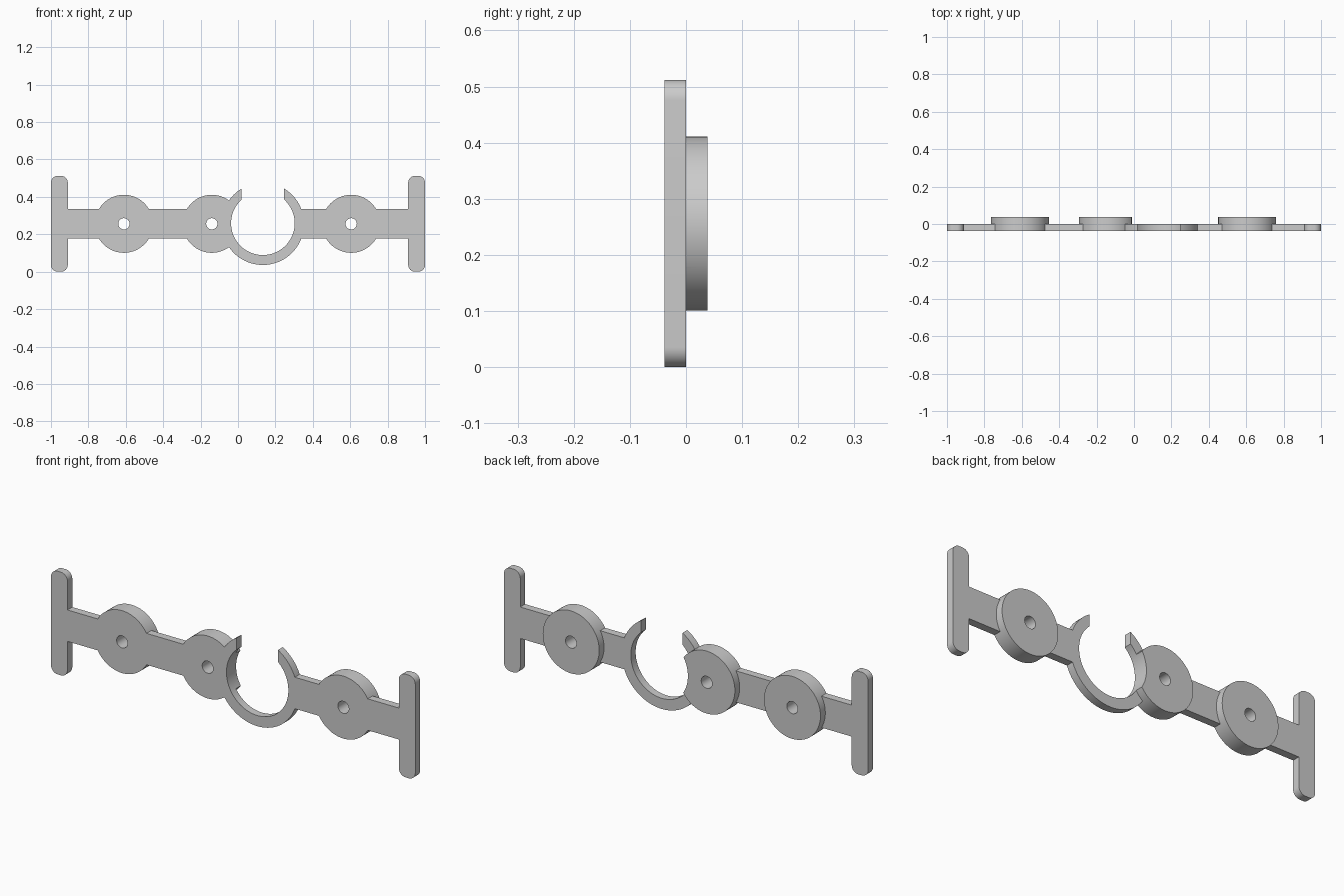
import bpy, bmesh
from math import cos, sin, pi

if "Cube" in bpy.data.objects:
    bpy.data.objects.remove(bpy.data.objects["Cube"])

MID, FRONT, BACK = 0.256, -0.038, 0.038   # centre height, front and rear faces
RING_X = 0.133
BOSSES = (-0.61, -0.14, 0.605)

grey = bpy.data.materials.new("plain grey")
grey.use_nodes = True
colour = (0.6, 0.6, 0.6, 1)
grey.diffuse_color = colour
grey.node_tree.nodes["Principled BSDF"].inputs["Base Color"].default_value = colour


def prism(name, outline, y0, y1):
    """Extrude an (x, z) outline from y0 to y1."""
    bm = bmesh.new()
    face = bm.faces.new([bm.verts.new((x, y0, z)) for x, z in outline])
    moved = bmesh.ops.extrude_face_region(bm, geom=[face])["geom"]
    bmesh.ops.translate(bm, vec=(0, y1 - y0, 0),
                        verts=[v for v in moved if isinstance(v, bmesh.types.BMVert)])
    bmesh.ops.recalc_face_normals(bm, faces=bm.faces)
    mesh = bpy.data.meshes.new(name)
    bm.to_mesh(mesh)
    bm.free()
    mesh.materials.append(grey)
    obj = bpy.data.objects.new(name, mesh)
    bpy.context.collection.objects.link(obj)
    return obj


def arc(x, z, r, start=0, end=2 * pi, n=96):
    return [(x + r * cos(start + (end - start) * i / n),
             z + r * sin(start + (end - start) * i / n)) for i in range(n)]


def rect(x0, x1, z0, z1):
    return [(x0, z0), (x1, z0), (x1, z1), (x0, z1)]


def rounded(x0, x1, z0, z1, r):
    corners = ((x1 - r, z1 - r), (x0 + r, z1 - r), (x0 + r, z0 + r), (x1 - r, z0 + r))
    return [p for k, (x, z) in enumerate(corners)
            for p in arc(x, z, r, k * pi / 2, (k + 1) * pi / 2, 12)
            + [(x + r * cos((k + 1) * pi / 2), z + r * sin((k + 1) * pi / 2))]]


def combine(body, tool, operation):
    """Apply a boolean and discard the tool."""
    mod = body.modifiers.new("join", "BOOLEAN")
    mod.operation, mod.solver, mod.object = operation, "EXACT", tool
    bpy.context.view_layer.objects.active = body
    bpy.ops.object.modifier_apply(modifier=mod.name)
    bpy.data.objects.remove(tool)


# Long bar, rounded end crosspieces, ring and thick round bosses
body = prism("clip_bracket", rect(-0.95, 0.95, MID - 0.078, MID + 0.078), FRONT, 0)
parts = [prism("end_crosspiece", rounded(x - 0.045, x + 0.045, 0, 0.512, 0.036), FRONT, 0)
         for x in (-0.955, 0.955)]
parts.append(prism("clip_ring", arc(RING_X, MID, 0.22), FRONT, 0))
parts += [prism("boss", arc(x, MID, 0.155), FRONT, BACK) for x in BOSSES]
for part in parts:
    combine(body, part, "UNION")

# Ring bore, its open top and the screw holes
cuts = [prism("bore", arc(RING_X, MID + 0.003, 0.17), -0.1, 0.1),
        prism("opening", rect(0.019, 0.246, MID + 0.05, 0.7), -0.1, 0.1)]
cuts += [prism("screw_hole", arc(x, MID, 0.03, n=48), -0.1, 0.1) for x in BOSSES]
for cut in cuts:
    combine(body, cut, "DIFFERENCE")

bpy.ops.object.select_all(action="DESELECT")
body.select_set(True)
bpy.context.view_layer.objects.active = body
bpy.ops.object.shade_smooth_by_angle(angle=pi / 6)
